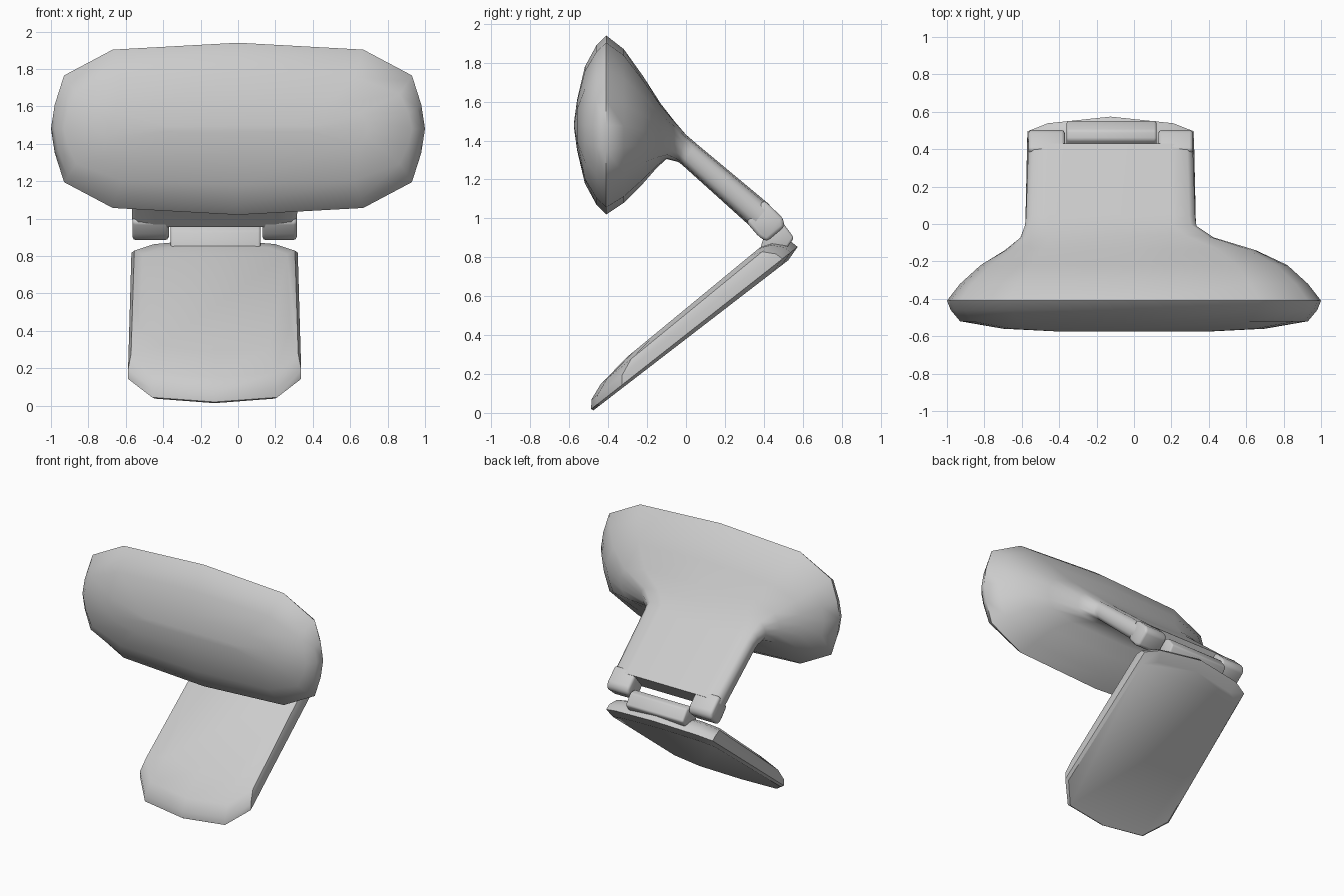
import bpy, bmesh, math
from mathutils import Vector

if "Cube" in bpy.data.objects:
    bpy.data.objects.remove(bpy.data.objects["Cube"])


def finish(name, bm, angle, bevel=0.0):
    """Turn a bmesh into a named, smooth-shaded object."""
    bmesh.ops.recalc_face_normals(bm, faces=bm.faces)
    if bevel:
        bmesh.ops.bevel(bm, geom=bm.edges[:], offset=bevel, segments=2,
                        profile=0.5, affect='EDGES')
    me = bpy.data.meshes.new(name)
    bm.to_mesh(me)
    bm.free()
    ob = bpy.data.objects.new(name, me)
    bpy.context.collection.objects.link(ob)
    bpy.ops.object.select_all(action='DESELECT')
    ob.select_set(True)
    bpy.context.view_layer.objects.active = ob
    bpy.ops.object.shade_smooth_by_angle(angle=math.radians(angle))
    return ob


def loft(name, rings, angle):
    """Skin a list of equal-length closed rings and cap both ends."""
    bm = bmesh.new()
    rows = [[bm.verts.new(p) for p in r] for r in rings]
    n = len(rows[0])
    for a, b in zip(rows, rows[1:]):
        for i in range(n):
            j = (i + 1) % n
            bm.faces.new((a[i], a[j], b[j], b[i]))
    bm.faces.new(rows[0])
    bm.faces.new(rows[-1])
    return finish(name, bm, angle)


def extrude_x(name, profile, x0, x1, bevel):
    """Extrude a (y, z) profile between two x positions."""
    bm = bmesh.new()
    f = bm.faces.new([bm.verts.new((x0, y, z)) for y, z in profile])
    ext = bmesh.ops.extrude_face_region(bm, geom=[f])['geom']
    vs = [v for v in ext if isinstance(v, bmesh.types.BMVert)]
    bmesh.ops.translate(bm, verts=vs, vec=(x1 - x0, 0, 0))
    return finish(name, bm, 50, bevel)


# Head flowing into the neck and arm: quarter outlines, blended by t
HEAD = [(0, 1), (.67, .92), (.93, .62), (.98, .28), (1, 0)]
ARM = [(0, 1), (.72, 1), (.93, .88), (1, .5), (1, 0)]


def section(top, bot, cx, hx, t):
    q = [(a[0] * (1 - t) + b[0] * t, a[1] * (1 - t) + b[1] * t)
         for a, b in zip(HEAD, ARM)]
    full = q + [(x, -z) for x, z in q[-2::-1]]
    full += [(-x, z) for x, z in full[-2:0:-1]]
    top, bot = Vector(top), Vector(bot)
    mid, half = (top + bot) / 2, (top - bot) / 2
    return [(cx + hx * x, mid.x + half.x * s, mid.y + half.y * s)
            for x, s in full]


sections = [
    ((-.575, 1.50), (-.575, 1.46), 0, .40, 0),
    ((-.56, 1.61), (-.56, 1.35), 0, .70, 0),
    ((-.52, 1.78), (-.52, 1.18), 0, .93, 0),
    ((-.46, 1.89), (-.46, 1.07), 0, .98, 0),
    ((-.41, 1.94), (-.41, 1.02), 0, 1.0, 0),
    ((-.32, 1.87), (-.32, 1.08), 0, .93, 0),
    ((-.22, 1.73), (-.22, 1.18), 0, .82, 0),
    ((-.13, 1.59), (-.15, 1.26), -.02, .67, .2),
    ((-.06, 1.50), (-.10, 1.305), -.09, .52, .6),
    ((.00, 1.43), (-.04, 1.29), -.125, .46, .9),
    ((.05, 1.387), (-.02, 1.275), -.125, .453, 1),
    ((.43, 1.07), (.335, .955), -.125, .44, 1),
]
loft("head_and_arm", [section(*s) for s in sections], 60)

# Two knuckles at the end of the arm, either side of the hinge notch
knuckle = [(.40, 1.095), (.50, 1.0), (.505, .955), (.415, .88),
           (.375, .905), (.31, .98)]
for side, x0, x1 in (("left", -.565, -.37), ("right", .13, .315)):
    extrude_x("hinge_knuckle_" + side, knuckle, x0, x1, .018)

# Hinge tab that rises from the base plate into the notch
tab = [(.38, .84), (.41, .935), (.45, .98), (.50, .975), (.555, .90), (.50, .82)]
extrude_x("hinge_tab", tab, -.36, .12, .012)

# Base plate: outlines in the tilted plane, stacked along its normal
ALONG, UP = Vector((0, .792, .61)), Vector((0, -.61, .792))
ORIGIN = Vector((-.125, -.48, .01))


def plate_outline(n0, n1, w, u0, u1):
    half = [(0, u0), (.335, u0 + .04), (.463, u0 + .2), (.445, u1 - .1),
            (.335, u1 - .045), (0, u1)]
    pts = half + [(-x, u) for x, u in half[-2:0:-1]]
    return [ORIGIN + Vector((x * w, 0, 0)) + ALONG * u
            + UP * (n0 + (n1 - n0) * (u - u0) / (u1 - u0)) for x, u in pts]


layers = [(0, 0, .96, .005, 1.27), (.012, .025, 1, 0, 1.35),
          (.05, .065, 1, .03, 1.34), (.085, .12, .965, .12, 1.29),
          (.112, .142, .87, .32, 1.23)]
loft("base_plate", [plate_outline(*l) for l in layers], 40)
